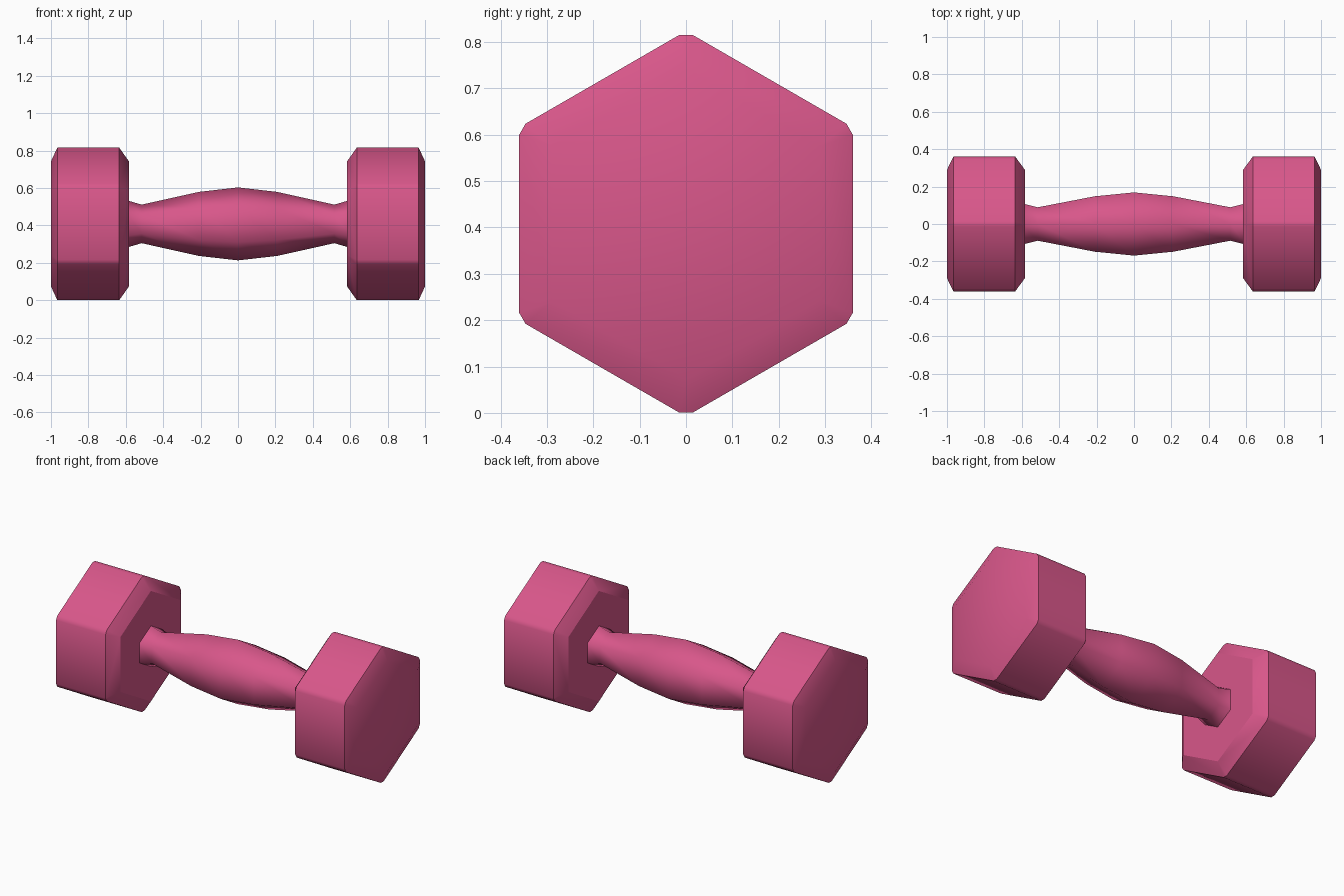
import bpy, bmesh, math

if "Cube" in bpy.data.objects:
    bpy.data.objects.remove(bpy.data.objects["Cube"])

ZC = 0.408  # height of the dumbbell axis

pink = bpy.data.materials.new("pink vinyl")
pink.diffuse_color = (0.69, 0.095, 0.255, 1)
pink.use_nodes = True
pink.node_tree.nodes["Principled BSDF"].inputs["Base Color"].default_value = pink.diffuse_color


def hex_ring(x, radius, cut):
    """Hexagon section with points up; each corner is trimmed by 'cut' along its sides."""
    pts = []
    corner = [(radius * math.cos(math.radians(30 + 60 * i)),
               radius * math.sin(math.radians(30 + 60 * i))) for i in range(6)]
    for i in range(6):
        for j in (i - 1, (i + 1) % 6):
            t = cut / radius
            y = corner[i][0] + (corner[j][0] - corner[i][0]) * t
            z = corner[i][1] + (corner[j][1] - corner[i][1]) * t
            pts.append((x, y, z + ZC))
    return pts


def loft(name, sections, caps):
    bm = bmesh.new()
    rings = [[bm.verts.new(p) for p in hex_ring(*s)] for s in sections]
    for a, b in zip(rings, rings[1:]):
        for i in range(12):
            j = (i + 1) % 12
            bm.faces.new((a[i], a[j], b[j], b[i]))
    if caps:
        bm.faces.new(rings[0])
        bm.faces.new(rings[-1])
    bmesh.ops.remove_doubles(bm, verts=bm.verts, dist=0.0005)
    bmesh.ops.recalc_face_normals(bm, faces=bm.faces)
    me = bpy.data.meshes.new(name)
    bm.to_mesh(me)
    bm.free()
    me.materials.append(pink)
    ob = bpy.data.objects.new(name, me)
    bpy.context.collection.objects.link(ob)
    return ob


def smooth(ob, degrees):
    bpy.ops.object.select_all(action='DESELECT')
    ob.select_set(True)
    bpy.context.view_layer.objects.active = ob
    bpy.ops.object.shade_smooth_by_angle(angle=math.radians(degrees))


# Weight heads: hexagonal blocks with trimmed corners and chamfered ends
for side, label in ((-1, "left_head"), (1, "right_head")):
    head = loft(label, [(side * 0.583, 0.334, 0), (side * 0.635, 0.4157, 0.016),
                        (side * 0.966, 0.4157, 0.016), (side * 1.0, 0.334, 0)], True)
    smooth(head, 33)

# Handle: swollen grip narrowing to a neck that flares into the heads
half = [(0.0, 0.195), (0.21, 0.171), (0.515, 0.103), (0.60, 0.128)]
profile = [(-x, r, 0) for x, r in reversed(half[1:])] + [(x, r, 0) for x, r in half]
handle = loft("handle", profile, False)
smooth(handle, 80)
